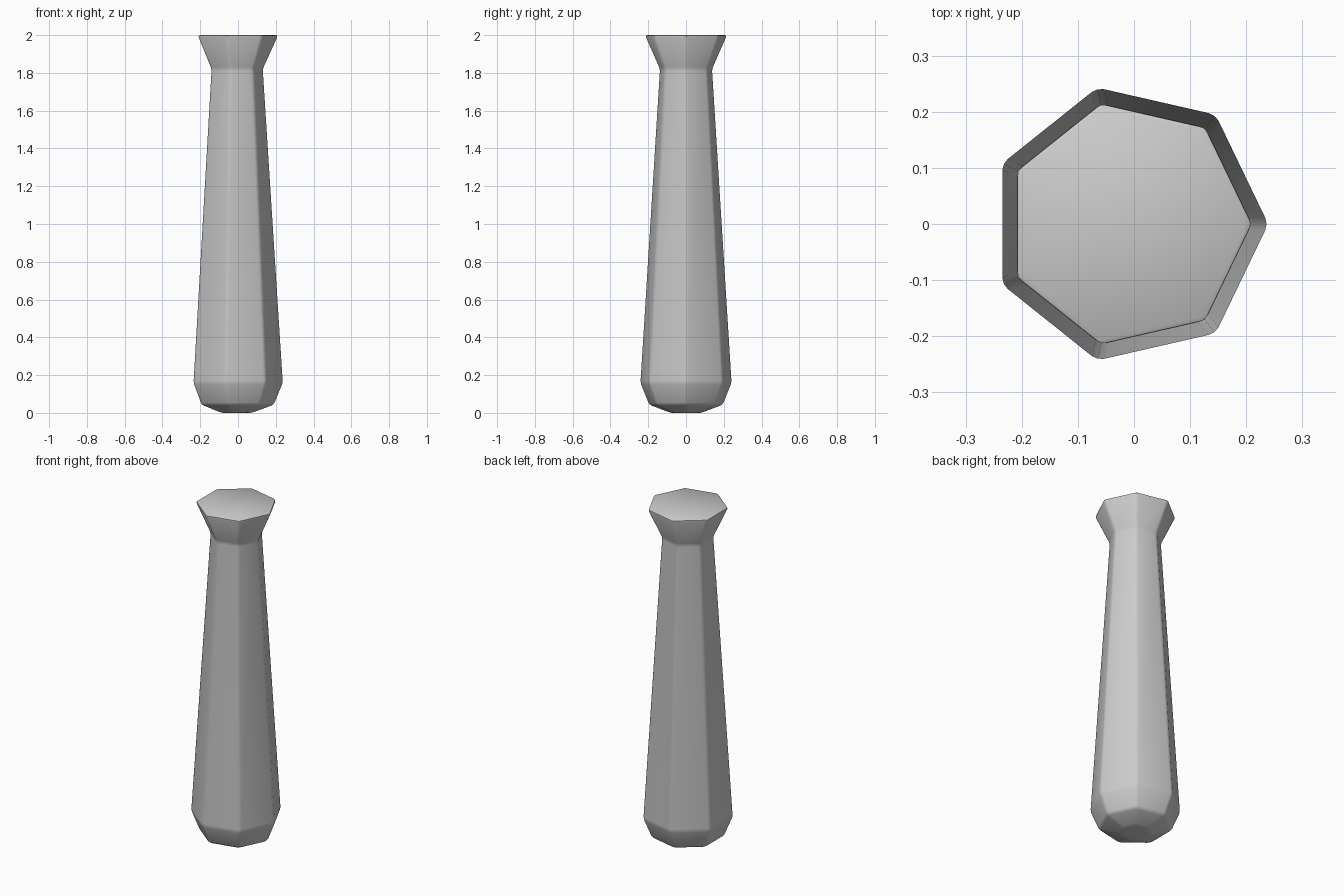
import bpy, bmesh
from math import cos, sin, tau

if "Cube" in bpy.data.objects:
    bpy.data.objects.remove(bpy.data.objects["Cube"])

SIDES = 7
OFFSET = -0.01  # centres the odd-sided outline on its bounding box
# (radius, height) from the rounded base to the flared cap
PROFILE = [(0.085, 0.0), (0.202, 0.043), (0.25, 0.16),
           (0.144, 1.82), (0.225, 2.0)]

# Seven-sided tapered handle
bm = bmesh.new()
rings = [[bm.verts.new((OFFSET + r * cos(tau * i / SIDES),
                        r * sin(tau * i / SIDES), z)) for i in range(SIDES)]
         for r, z in PROFILE]
for low, high in zip(rings, rings[1:]):
    for i in range(SIDES):
        j = (i + 1) % SIDES
        bm.faces.new((low[i], low[j], high[j], high[i]))
bm.faces.new(rings[0][::-1])
bm.faces.new(rings[-1])

mesh = bpy.data.meshes.new("tapered_handle")
bm.to_mesh(mesh)
bm.free()
handle = bpy.data.objects.new("tapered_handle", mesh)
bpy.context.collection.objects.link(handle)

# Softened edges
bevel = handle.modifiers.new("soft_edges", "BEVEL")
bevel.width = 0.012
bevel.segments = 2
bevel.limit_method = 'ANGLE'
bevel.angle_limit = 0.17

bpy.context.view_layer.objects.active = handle
handle.select_set(True)
bpy.ops.object.modifier_apply(modifier=bevel.name)
bpy.ops.object.shade_smooth_by_angle(angle=0.7)
